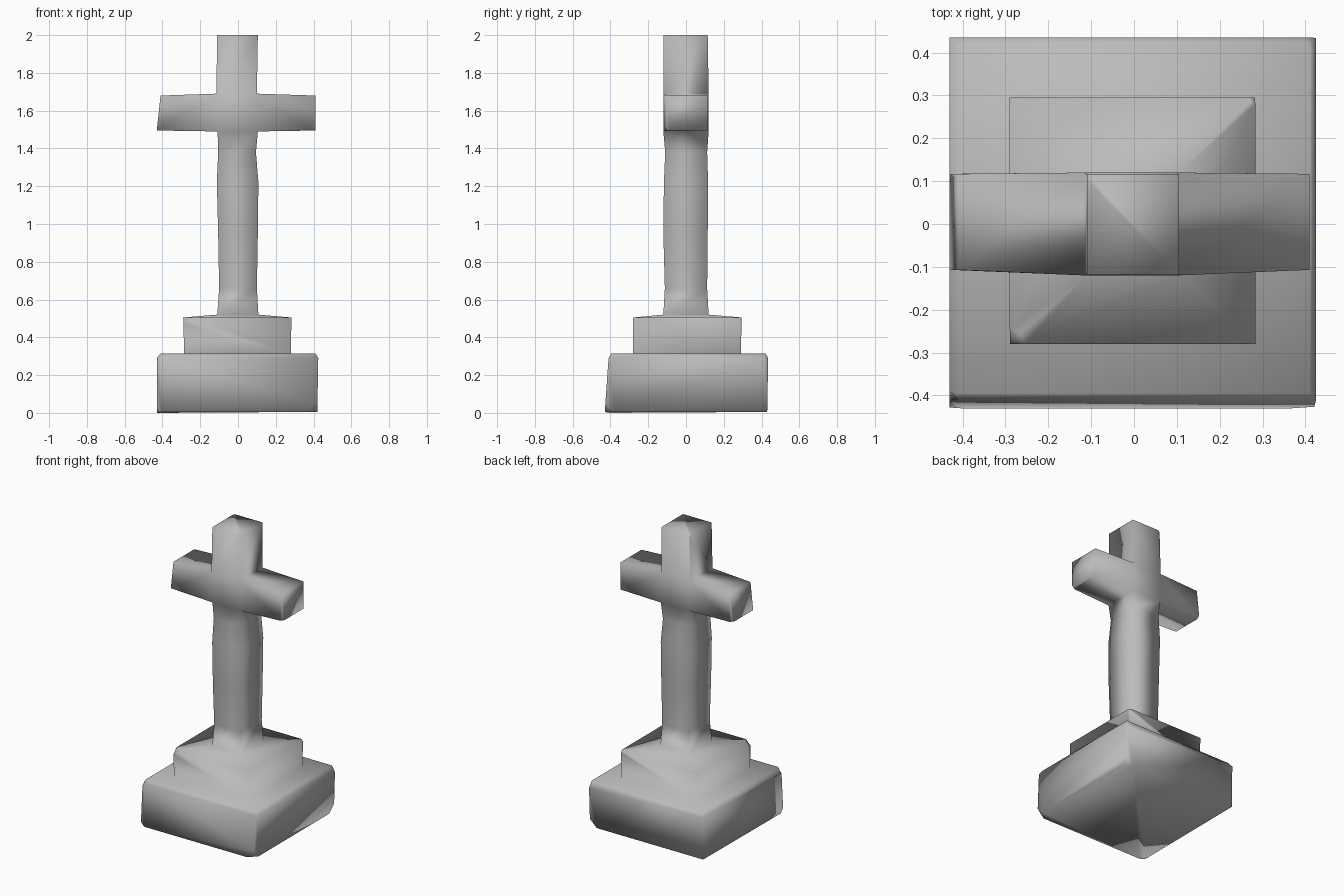
import bpy, bmesh
from mathutils import Vector

cube = bpy.data.objects.get("Cube")
if cube:
    bpy.data.objects.remove(cube, do_unlink=True)

stone = bpy.data.materials.new("grey stone")
stone.use_nodes = True
GREY = (0.5, 0.5, 0.5, 1)
stone.diffuse_color = GREY
stone.node_tree.nodes["Principled BSDF"].inputs["Base Color"].default_value = GREY

bm = bmesh.new()


def ring(x0, x1, y0, y1, z):
    """Four corners, counter-clockwise from front right."""
    return [bm.verts.new((x, y, z)) for x, y in ((x0, y0), (x1, y0), (x1, y1), (x0, y1))]


def bridge(a, b):
    return [bm.faces.new((a[i], a[(i + 1) % 4], b[(i + 1) % 4], b[i])) for i in range(4)]


# Plinth, step and shaft as one stack of weathered square rings
levels = [
    (-0.43, 0.42, -0.43, 0.43, 0.005),  # plinth foot
    (-0.43, 0.425, -0.41, 0.435, 0.29),
    (-0.41, 0.41, -0.395, 0.42, 0.315),  # plinth top
    (-0.285, 0.28, -0.28, 0.29, 0.315),  # step foot
    (-0.29, 0.283, -0.28, 0.295, 0.505),  # step top
    (-0.11, 0.108, -0.12, 0.12, 0.52),  # shaft foot
    (-0.10, 0.10, -0.112, 0.112, 0.66),
    (-0.105, 0.105, -0.12, 0.115, 0.95),
    (-0.112, 0.108, -0.117, 0.117, 1.22),
    (-0.105, 0.095, -0.11, 0.112, 1.38),
    (-0.108, 0.105, -0.12, 0.12, 1.49),  # arm underside
    (-0.115, 0.10, -0.12, 0.12, 1.69),  # arm top
    (-0.11, 0.105, -0.118, 0.115, 2.0),  # head
]
rings = [ring(*level) for level in levels]
bm.faces.new(rings[0][::-1])
bm.faces.new(rings[-1])
sides = [bridge(a, b) for a, b in zip(rings, rings[1:])]

# Cross arms pulled out of the shaft sides
crossing = sides[10]
for face, low, high in ((crossing[1], 0.41, 0.41), (crossing[3], -0.43, -0.41)):
    end = bmesh.ops.extrude_discrete_faces(bm, faces=[face])["faces"][0]
    for v in end.verts:
        top = v.co.z > 1.6
        v.co.x = high if top else low
        v.co.y = 0.117 if v.co.y > 0 else -0.107
        v.co.z = 1.68 if top else 1.495


# Chipped corners: nearest corner to each point is cut off
def chip(point, size):
    corner = min(bm.verts, key=lambda v: (v.co - Vector(point)).length)
    bmesh.ops.bevel(bm, geom=[corner], offset=size, segments=1, affect='VERTICES')


chip((-0.43, -0.43, 0), 0.025)
chip((0.43, -0.43, 0), 0.05)
chip((0.43, 0.43, 0), 0.05)
chip((0.42, 0.43, 0.29), 0.025)
chip((-0.43, -0.41, 0.29), 0.02)
chip((-0.29, -0.28, 0.5), 0.035)
chip((0.28, 0.29, 0.5), 0.015)
chip((0.41, -0.11, 1.5), 0.02)
chip((-0.43, 0.12, 1.5), 0.02)
chip((-0.11, 0.12, 2), 0.012)

# One foot corner sits slightly lower
foot = [v for v in bm.verts if v.co.z < 0.006]
min(foot, key=lambda v: v.co.x + v.co.y).co.z = 0

bmesh.ops.recalc_face_normals(bm, faces=bm.faces)
for f in bm.faces:
    f.smooth = True

mesh = bpy.data.meshes.new("stone_cross")
bm.to_mesh(mesh)
bm.free()
mesh.materials.append(stone)
bpy.context.scene.collection.objects.link(bpy.data.objects.new("stone_cross", mesh))
